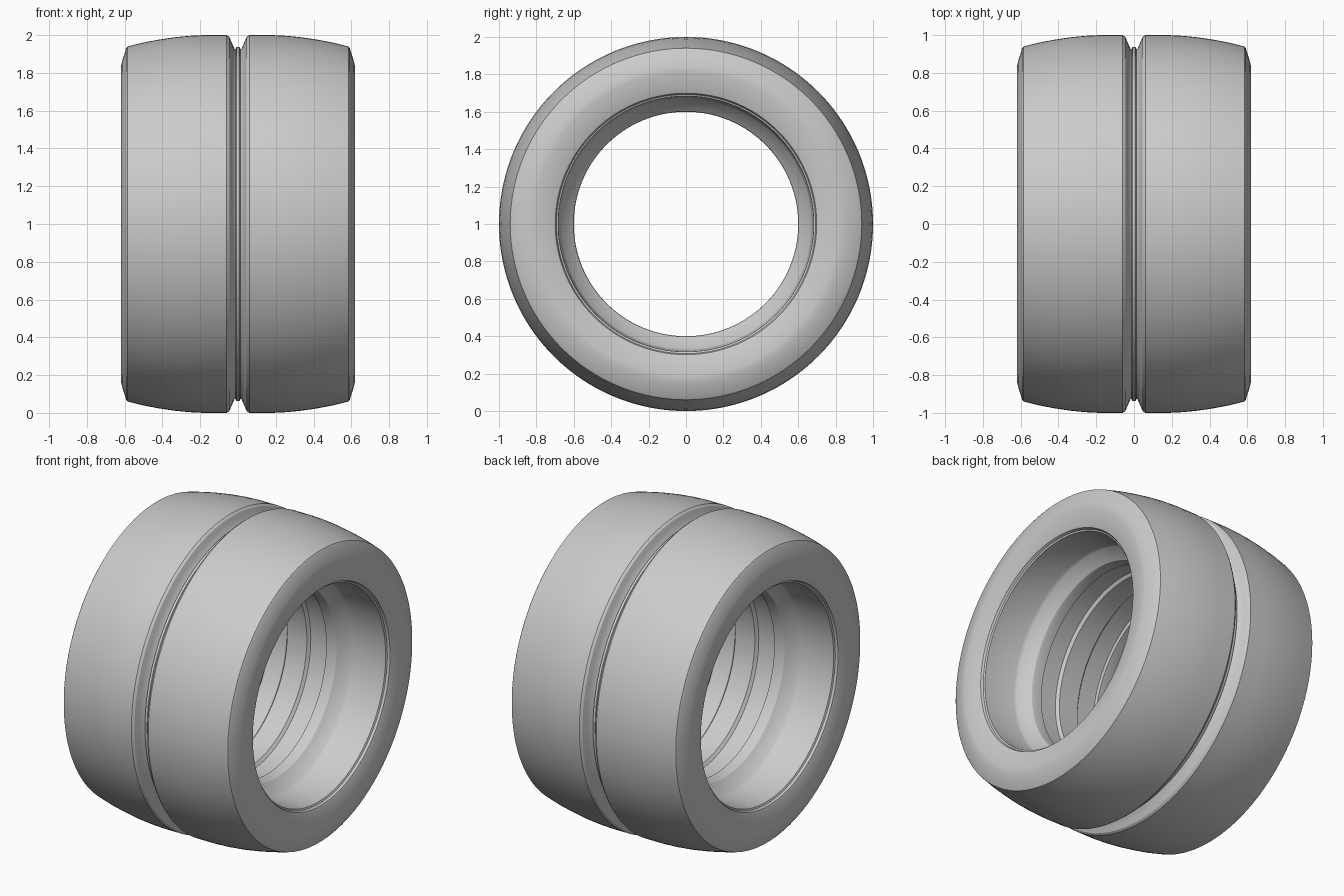
import bpy, bmesh, math

if "Cube" in bpy.data.objects:
    bpy.data.objects.remove(bpy.data.objects["Cube"])

# Half cross-section (x, radius): outer groove -> tread -> sidewall -> bead -> inner rings
half = [
    (0.008, 0.937), (0.014, 0.925), (0.02, 0.93), (0.035, 0.965), (0.046, 0.99), (0.06, 1.0),
    (0.18, 1.0), (0.26, 0.996), (0.34, 0.988), (0.42, 0.976), (0.5, 0.961), (0.585, 0.94),
    (0.592, 0.93), (0.614, 0.86), (0.619, 0.835), (0.62, 0.815),
    (0.6, 0.71), (0.595, 0.699), (0.58, 0.693), (0.575, 0.683),
    (0.36, 0.675), (0.34, 0.668), (0.28, 0.604), (0.265, 0.6),
    (0.21, 0.6), (0.205, 0.62), (0.085, 0.62), (0.07, 0.602),
]
profile = half + [(-x, r) for x, r in reversed(half)]


def revolve_x(name, pts, centre_z, segments):
    """Closed profile revolved about the x axis."""
    bm = bmesh.new()
    rings = []
    for i in range(segments):
        a = 2 * math.pi * i / segments
        rings.append([bm.verts.new((x, r * math.sin(a), centre_z + r * math.cos(a)))
                      for x, r in pts])
    n = len(pts)
    for i in range(segments):
        a, b = rings[i], rings[(i + 1) % segments]
        for j in range(n):
            k = (j + 1) % n
            bm.faces.new((a[j], a[k], b[k], b[j]))
    bmesh.ops.recalc_face_normals(bm, faces=bm.faces)
    mesh = bpy.data.meshes.new(name)
    bm.to_mesh(mesh)
    bm.free()
    obj = bpy.data.objects.new(name, mesh)
    bpy.context.collection.objects.link(obj)
    return obj


# Slick tyre with a centre groove
tyre = revolve_x("tyre", profile, 1.0, 160)
bpy.context.view_layer.objects.active = tyre
tyre.select_set(True)
bpy.ops.object.shade_smooth_by_angle(angle=math.radians(30))
